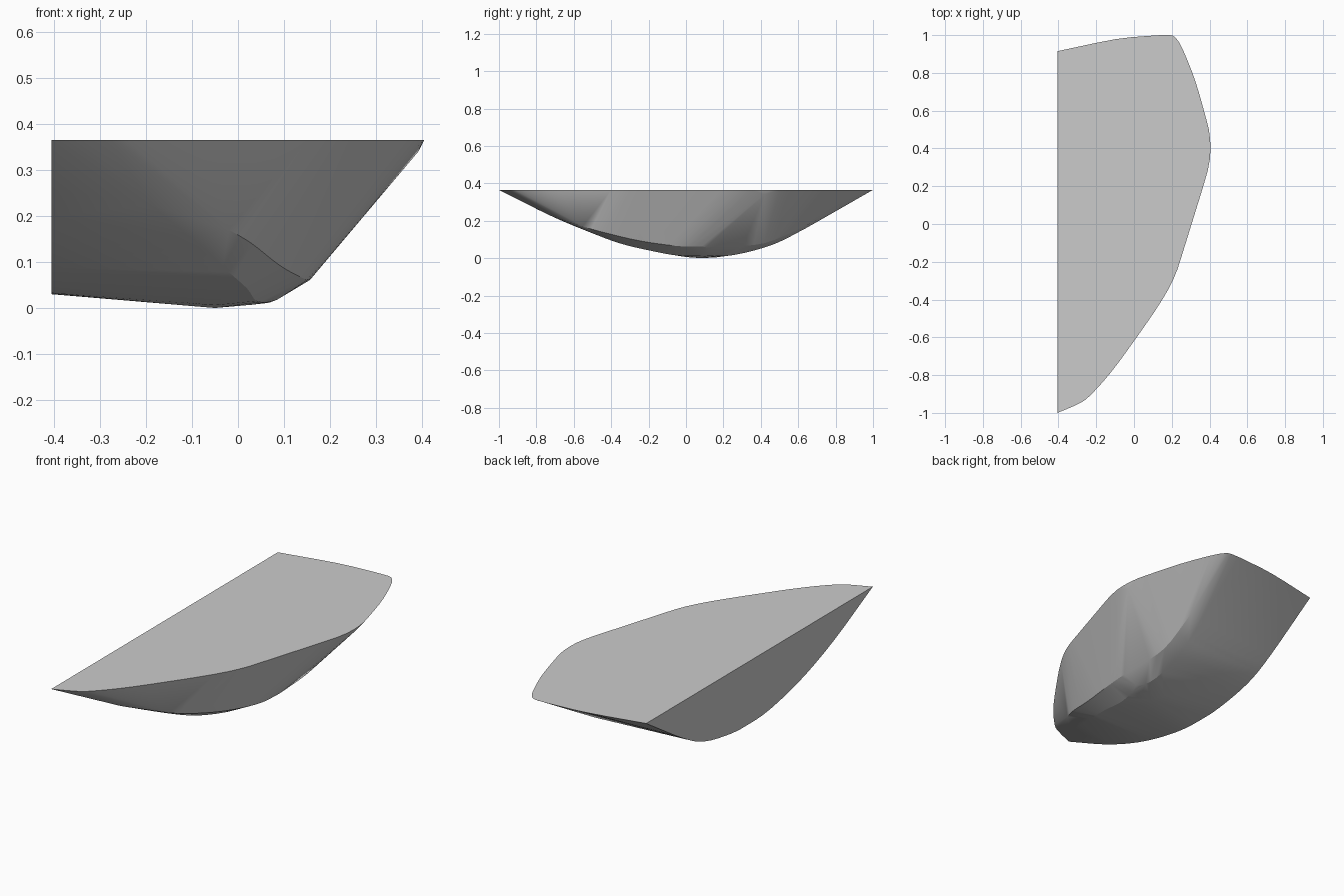
import bpy, bmesh, math
from mathutils import Vector

if "Cube" in bpy.data.objects:
    bpy.data.objects.remove(bpy.data.objects["Cube"])

TOP, LEFT = 0.365, -0.405


def spline(pts, steps=4):
    """Smooth curve through the given points."""
    p = [Vector(q) for q in pts]
    p = [2 * p[0] - p[1]] + p + [2 * p[-1] - p[-2]]
    out = []
    for a, b, c, d in zip(p, p[1:], p[2:], p[3:]):
        for i in range(steps):
            t = i / steps
            out.append(0.5 * (2 * b + (c - a) * t + (2 * a - 5 * b + 4 * c - d) * t * t
                              + (3 * b - a - 3 * c + d) * t ** 3))
    return out + [p[-2]]


# Flat top outline
rim = [(-.405, .915), (-.1, .978), (.1, .997), (.19, 1.0), (.225, .98), (.26, .92), (.32, .77),
       (.37, .6), (.403, .45), (.39, .28), (.29, -.03), (.23, -.24), (.15, -.4),
       (.0, -.62), (-.13, -.795), (-.24, -.915), (-.3, -.955), (-.405, -1.0)]
points = spline([(x, y, TOP) for x, y in rim], 3)

# Lower edge of the flat left face
edge = [(-1, .365), (-.72, .225), (-.5, .135), (-.3, .075), (-.1, .037), (.05, .03),
        (.2, .037), (.42, .08), (.6, .165), (.915, .365)]
points += spline([(LEFT, y, z) for y, z in edge])

# Two curves that bound the rounded keel
points += spline([(.12, .75, .222), (.09, .6, .138), (.07, .45, .067), (.06, .25, .016),
                  (.07, .1, .013), (.04, -.05, .015), (.02, -.2, .042), (-.02, -.35, .078),
                  (-.08, -.5, .133), (-.19, -.72, .225)])
points += spline([(.165, .646, .175), (.15, .42, .08), (.155, .2, .063), (.155, .08, .061),
                  (.14, -.05, .065), (.09, -.25, .093), (.03, -.45, .14), (-.02, -.553, .17)])

# Lowest point of the belly and the outer lip
points += [Vector(v) for v in [(-.05, .08, 0), (-.08, .16, .004), (-.05, 0, .006),
                               (.03, .1, .007), (.085, .12, .018), (.392, .42, .34)]]

bm = bmesh.new()
for p in points:
    bm.verts.new((max(LEFT, min(p.x, .405)), max(-1, min(p.y, 1)), max(0, min(p.z, TOP))))
bmesh.ops.remove_doubles(bm, verts=bm.verts, dist=0.002)
bmesh.ops.convex_hull(bm, input=bm.verts)
bmesh.ops.delete(bm, geom=[v for v in bm.verts if not v.link_faces], context='VERTS')
bmesh.ops.dissolve_limit(bm, angle_limit=math.radians(0.5), verts=bm.verts, edges=bm.edges)
bmesh.ops.recalc_face_normals(bm, faces=bm.faces)
mesh = bpy.data.meshes.new("curved_shard")
bm.to_mesh(mesh)
bm.free()
shard = bpy.data.objects.new("curved_shard", mesh)
bpy.context.collection.objects.link(shard)
bpy.context.view_layer.objects.active = shard
shard.select_set(True)
bpy.ops.object.shade_smooth_by_angle(angle=math.radians(20))
